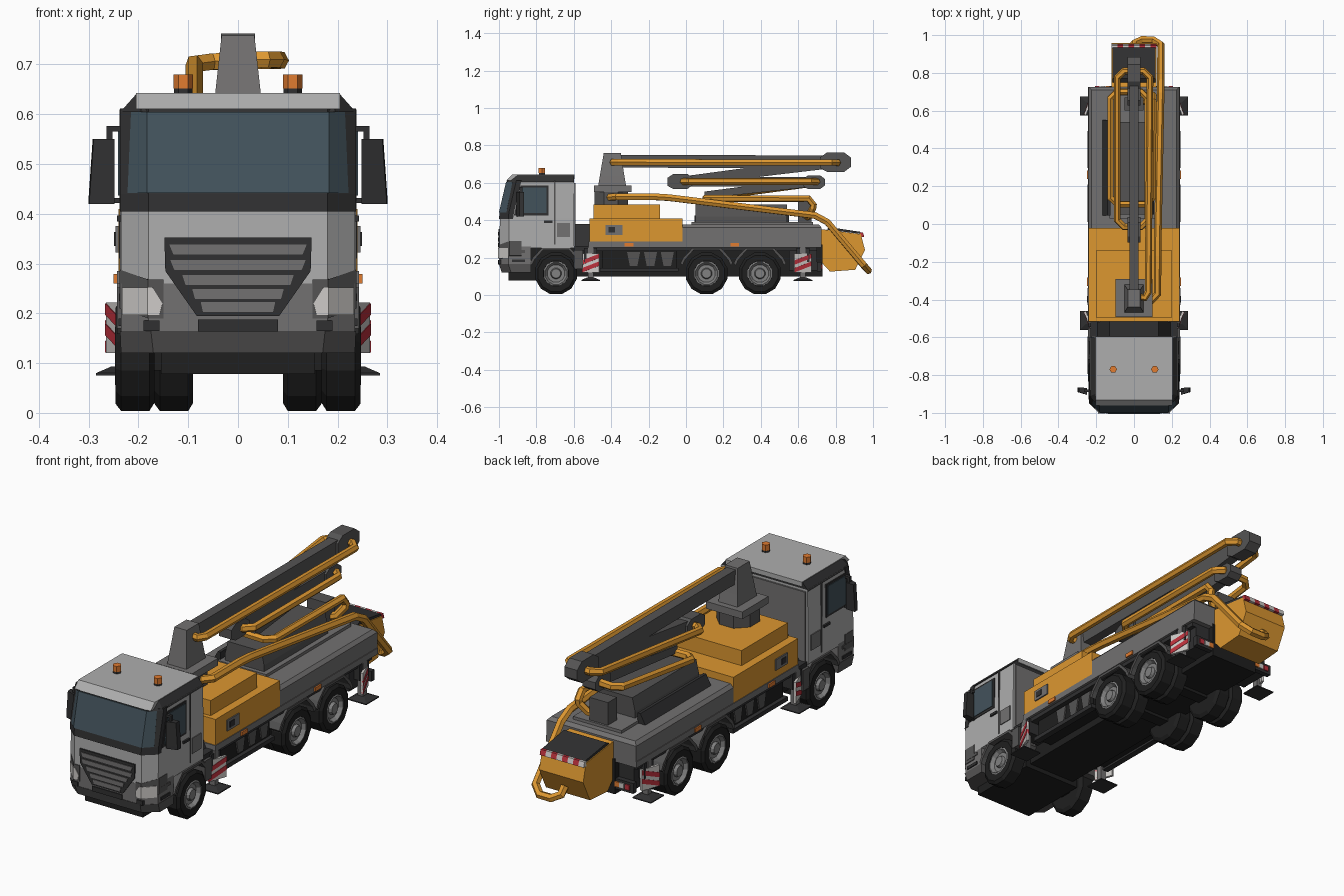
import bpy, bmesh
from math import sin, cos, pi
from mathutils import Vector

if "Cube" in bpy.data.objects:
    bpy.data.objects.remove(bpy.data.objects["Cube"])

COL = dict(light=(.42, .42, .42), grey=(.17, .165, .165), mid=(.09, .088, .088), dark=(.03, .03, .031),
           tyre=(.014, .014, .014), glass=(.055, .085, .105), yellow=(.72, .31, .03), orange=(.75, .2, .03),
           red=(.5, .03, .045), white=(.62, .6, .58), rim=(.22, .22, .22))
MAT = {}
for k, c in COL.items():
    MAT[k] = bpy.data.materials.new(k)
    MAT[k].diffuse_color = (*c, 1)


def loft(name, rings, mat, mirror=False):
    """Closed skin through rings of equal length, capped at both ends."""
    bm = bmesh.new()
    for s in ((1, -1) if mirror else (1,)):
        vs = [[bm.verts.new((s * p[0], p[1], p[2])) for p in r] for r in rings]
        n = len(vs[0])
        for a, b in zip(vs, vs[1:]):
            for i in range(n):
                bm.faces.new((a[i], a[(i + 1) % n], b[(i + 1) % n], b[i]))
        bm.faces.new(vs[0])
        bm.faces.new(vs[-1])
    bmesh.ops.recalc_face_normals(bm, faces=bm.faces)
    me = bpy.data.meshes.new(name)
    bm.to_mesh(me)
    bm.free()
    me.materials.append(MAT[mat])
    ob = bpy.data.objects.new(name, me)
    bpy.context.collection.objects.link(ob)
    return ob


def box(name, x, y, z, mat, mirror=False):
    return loft(name, [[(x[0], y[0], k), (x[1], y[0], k), (x[1], y[1], k), (x[0], y[1], k)] for k in z], mat, mirror)


def side(name, pts, x, mat, mirror=False):
    """Extrude a (y, z) profile across x."""
    return loft(name, [[(k, *p) for p in pts] for k in x], mat, mirror)


def front(name, pts, y, mat, mirror=False):
    """Extrude an (x, z) profile along y."""
    return loft(name, [[(p[0], k, p[1]) for p in pts] for k in y], mat, mirror)


def lathe(name, prof, y, z, n, mat):
    """Revolve an (x, radius) profile about a wheel axle, on both sides."""
    return loft(name, [[(x, y + r * cos(2 * pi * (i + .5) / n), z + r * sin(2 * pi * (i + .5) / n))
                        for i in range(n)] for x, r in prof], mat, True)


def plan(z, w, fw, yf, c, yb):
    """Cab cross-section with chamfered front corners."""
    return [(-w, yb, z), (-w, yf + c, z), (-fw, yf, z), (fw, yf, z), (w, yf + c, z), (w, yb, z)]


def pipe(name, pts, r=.019, cut=.035):
    """Faceted pipe with chamfered bends."""
    pts = [Vector(p) for p in pts]
    path = [pts[0]]
    for a, b, c in zip(pts, pts[1:], pts[2:]):
        path += [b + (q - b).normalized() * min(cut, (q - b).length * .4) for q in (a, c)]
    path.append(pts[-1])
    cu = bpy.data.curves.new(name, 'CURVE')
    cu.dimensions, cu.bevel_depth, cu.bevel_resolution, cu.use_fill_caps = '3D', r, 1, True
    sp = cu.splines.new('POLY')
    sp.points.add(len(path) - 1)
    for q, p in zip(sp.points, path):
        q.co = (*p, 1)
    sp.use_smooth = False
    cu.materials.append(MAT['yellow'])
    ob = bpy.data.objects.new(name, cu)
    bpy.context.collection.objects.link(ob)
    bpy.ops.object.select_all(action='DESELECT')
    ob.select_set(True)
    bpy.context.view_layer.objects.active = ob
    bpy.ops.object.convert(target='MESH')


# Cab shell
loft('cab_bumper', [plan(.12, .235, .17, -.985, .05, -.83), plan(.165, .237, .175, -1, .05, -.83)], 'mid')
loft('cab_lower_front', [plan(.165, .235, .18, -.998, .05, -.83), plan(.26, .235, .18, -.998, .05, -.83)], 'grey')
loft('cab_body', [plan(.25, .235, .18, -.998, .05, -.6), plan(.41, .235, .18, -.995, .05, -.6),
                  plan(.61, .232, .18, -.95, .05, -.6)], 'light')
loft('windscreen_frame', [plan(.405, .237, .18, -1, .05, -.925), plan(.44, .237, .18, -.997, .05, -.92),
                          plan(.612, .237, .18, -.957, .05, -.88)], 'dark')
loft('windscreen', [plan(.442, .222, .183, -1.0, .04, -.94), plan(.605, .215, .183, -.962, .034, -.9)], 'glass')
loft('roof_rim', [plan(.605, .236, .195, -.957, .045, -.6), plan(.64, .205, .19, -.93, .03, -.6)], 'dark')
side('roof_panel', [(-.961, .611), (-.931, .643), (-.595, .643), (-.595, .62)], (-.205, .205), 'light')
box('cab_rear_wall', (-.225, .225), (-.61, -.592), (.25, .6), 'grey')
box('cab_underbody', (-.155, .155), (-.95, -.6), (.078, .26), 'tyre')

# Cab sides
side('side_window_frame', [(-.885, .585), (-.735, .585), (-.735, .425), (-.92, .425)], (.225, .238), 'dark', True)
side('side_window', [(-.873, .575), (-.745, .575), (-.745, .437), (-.905, .437)], (.23, .241), 'glass', True)
side('door_gap', [(-.705, .61), (-.699, .61), (-.699, .27), (-.705, .27)], (.23, .238), 'mid', True)
box('side_vent', (.23, .239), (-.69, -.62), (.31, .385), 'grey', True)
box('door_step', (.22, .239), (-.93, -.86), (.225, .24), 'mid', True)
box('lower_step', (.22, .24), (-.93, -.86), (.175, .19), 'dark', True)
box('door_handle', (.23, .243), (-.76, -.715), (.385, .397), 'dark', True)
loft('mirror', [[(.248, -.905, z), (.298 - d, -.89, z), (.3 - d, -.865, z), (.25, -.868, z)]
                for z, d in ((.42, 0), (.435, 0), (.55, .008))], 'dark', True)
box('mirror_arm_top', (.225, .262), (-.89, -.875), (.565, .576), 'dark', True)
box('mirror_arm_drop', (.252, .264), (-.89, -.875), (.54, .576), 'dark', True)
box('mirror_arm_bottom', (.225, .262), (-.89, -.875), (.422, .432), 'dark', True)

# Cab face
front('grille_frame', [(-.148, .352), (.148, .352), (.146, .285), (.083, .195), (-.083, .195), (-.146, .285)],
      (-1.003, -.98), 'dark')
for i, (z, w) in enumerate(((.318, .138), (.287, .136), (.257, .112), (.229, .092), (.203, .075))):
    front('grille_slat_%d' % i, [(-w, z + .02), (w, z + .02), (w * .94, z), (-w * .94, z)], (-1.006, -.98), 'grey')
loft('headlight_surround', [[(.15, -1.001, z0), (.181, -1.001, z0), (.238, -.945, z0 + .02), (.238, -.88, z0 + .02),
                             (.2, -.88, z0), (.15, -.96, z0)] for z0 in (.19, .268)], 'mid', True)
loft('headlight', [[(a, -1.004, z), (.182, -1.004, z), (.233, -.953, z), (.2, -.94, z), (.155, -.97, z)]
                   for z, a in ((.197, .158), (.22, .152), (.252, .172))], 'white', True)
box('fog_lamp', (.158, .19), (-1.003, -.97), (.165, .186), 'dark', True)
box('plate_recess', (-.08, .08), (-1.004, -.97), (.164, .188), 'dark')

# Roof beacons
for nm, r, z, m in (('beacon_base', .019, (.635, .652), 'dark'), ('beacon', .02, (.652, .68), 'orange')):
    loft(nm, [[(.11 + r * cos(i * pi / 3), -.77 + r * sin(i * pi / 3), k) for i in range(6)] for k in z], m, True)

# Wheels and mudguards
TYRE = [(.168, .098), (.178, .115), (.235, .115), (.246, .1), (.246, .068), (.225, .064)]
for nm, y in (('front', -.695), ('middle', .11), ('rear', .395)):
    lathe(nm + '_tyre', TYRE, y, .115, 12, 'tyre')
    lathe(nm + '_rim', [(.2, .07), (.243, .07), (.247, .06), (.23, .048), (.23, .03), (.244, .025), (.244, .012)],
          y, .115, 12, 'rim')
    if nm != 'front':
        lathe(nm + '_inner_tyre', [(x - .078, r) for x, r in TYRE], y, .115, 12, 'tyre')
    box(nm + '_axle', (-.19, .19), (y - .03, y + .03), (.085, .145), 'tyre')
    arch = [(-.14, .17), (-.125, .2), (-.075, .252), (.075, .252), (.125, .2), (.14, .17)]
    side(nm + '_mudguard', [(y + a, b) for a, b in arch] + [(y + a * .92, b - .012) for a, b in arch[::-1]],
         (.1, .243), 'mid', True)
box('front_mudguard_rear_flap', (.17, .243), (-.6, -.55), (.14, .24), 'mid', True)

# Chassis and side equipment
box('chassis', (-.13, .13), (-.62, .73), (.1, .27), 'tyre')
box('chassis_deck', (-.23, .23), (-.6, .7), (.235, .262), 'dark')
front('cab_rear_support', [(-.2, .25), (.2, .25), (.13, .38), (-.13, .38)], (-.6, -.51), 'dark')
box('side_tank', (.12, .205), (-.45, -.05), (.135, .245), 'tyre', True)
box('side_rail', (.195, .225), (-.46, -.04), (.125, .145), 'dark', True)
for i, y in enumerate((-.28, -.19, -.1)):
    side('side_brace_%d' % i, [(y - .035, .23), (y + .035, .23), (y + .02, .155), (y - .02, .155)],
         (.2, .212), 'mid', True)
box('rear_side_box', (.12, .21), (.55, .7), (.13, .245), 'dark', True)
box('rear_bumper', (-.225, .225), (.7, .725), (.125, .175), 'dark')
for i, (x, m) in enumerate(((.195, 'red'), (.165, 'white'), (.14, 'orange'))):
    box('tail_light_%d' % i, (x - .012, x + .012), (.72, .731), (.138, .163), m, True)

# Superstructure
box('lower_trim', (-.243, .243), (-.52, .725), (.255, .285), 'grey')
box('pump_housing', (-.24, .24), (-.515, -.02), (.283, .41), 'yellow')
box('pump_housing_top', (-.2, .2), (-.495, -.14), (.41, .483), 'yellow')
loft('rear_bed', [[(-w, -.02, z), (w, -.02, z), (w, y, z), (-w, y, z)]
                  for z, w, y in ((.283, .24, .725), (.36, .24, .725), (.376, .225, .71))], 'grey')
box('bed_platform', (-.13, .13), (.03, .68), (.37, .39), 'grey')
loft('bed_locker', [[(-w, .05, z), (w, .05, z), (w, .54, z), (-w, .54, z)]
                    for z, w in ((.385, .105), (.42, .105), (.485, .09))], 'mid')
front('bed_side_ramp', [(-.17, .37), (-.125, .37), (-.125, .425), (-.14, .425)], (.045, .55), 'dark')
box('control_panel', (.23, .246), (-.43, -.34), (.322, .375), 'grey', True)
box('control_panel_door', (.23, .249), (-.415, -.38), (.335, .363), 'dark', True)
for y in (-.305, .26):
    box('side_marker', (.235, .25), (y - .023, y + .023), (.26, .279), 'orange', True)


# Outriggers with striped boards and feet
def board(name, a, b, pts, d, mat):
    """Panel in the upright plane through plan points a and b; pts are (0..1 along, z)."""
    n = Vector((abs(b[1] - a[1]), (a[0] - b[0]) * (1 if b[1] > a[1] else -1), 0)).normalized()
    base = [Vector((a[0] + u * (b[0] - a[0]), a[1] + u * (b[1] - a[1]), z)) for u, z in pts]
    loft(name, [[p - n * .012 for p in base], [p + n * d for p in base]], mat, True)


for nm, a, b in (('front', (.232, -.555), (.265, -.465)), ('rear', (.265, .58), (.232, .67))):
    y = (a[1] + b[1]) / 2
    board(nm + '_outrigger_board', a, b, [(0, .12), (1, .12), (1, .222), (0, .222)], 0, 'white')
    for i, z in enumerate((.121, .162)):
        board('%s_board_stripe_%d' % (nm, i), a, b, [(0, z), (1, z + .035), (1, z + .058), (0, z + .023)], .002, 'red')
    box(nm + '_outrigger_arm', (.1, .24), (y - .035, y + .035), (.175, .25), 'dark', True)
    box(nm + '_outrigger_leg', (.215, .243), (y - .015, y + .015), (.08, .26), 'grey', True)
    loft(nm + '_outrigger_foot', [[(.235 - w, y - w, z), (.235 + w, y - w, z), (.235 + w, y + w, z), (.235 - w, y + w, z)]
                                  for z, w in ((.075, .05), (.08, .05), (.093, .02))], 'dark', True)

# Rear hopper
side('hopper', [(.72, .352), (.935, .325), (.957, .24), (.905, .135), (.77, .125), (.715, .185)], (-.118, .118), 'yellow')
side('hopper_lid', [(.75, .35), (.77, .362), (.93, .338), (.945, .325)], (-.115, .115), 'dark')
for i in range(8):
    x = -.118 + i * .0295
    side('hopper_stripe_%d' % i, [(.93, .335), (.946, .335), (.953, .31), (.93, .31)], (x, x + .0295),
         'red' if i % 2 else 'white')

# Turret
R = [(.098 * cos(pi / 8 + i * pi / 4), -.4 + .098 * sin(pi / 8 + i * pi / 4)) for i in range(8)]
loft('turret_ring', [[(x, y, z) for x, y in R] for z in (.48, .552)], 'mid')
box('turret_plate', (-.098, .098), (-.492, -.292), (.55, .585), 'grey')
loft('turret_column', [[(-w, -.4 - d, z), (w, -.4 - d, z), (w, -.4 + e, z), (-w, -.4 + e, z)]
                       for z, w, d, e in ((.58, .052, .07, .08), (.64, .046, .06, .07), (.758, .033, .04, .052))], 'grey')

# Folded boom sections and their knuckles
J = [(-.4, .715), (.8, .712), (-.03, .607), (.69, .605), (.1, .535)]
for i, ((y0, z0), (y1, z1)) in enumerate(zip(J, J[1:])):
    h0, h1 = ((.034, .034), (.032, .025), (.026, .026), (.025, .018))[i]
    side('boom_section_%d' % (i + 1), [(y0, z0 - h0), (y1, z1 - h1), (y1, z1 + h1), (y0, z0 + h0)], (-.024, .024), 'mid')
for nm, y, z, l, h in (('outer', .8, .71, .083, .052), ('front', -.03, .607, .068, .04), ('rear', .685, .603, .058, .037)):
    side(nm + '_knuckle', [(y - l, z - h * .6), (y - l * .55, z - h), (y + l * .55, z - h), (y + l, z - h * .45),
                           (y + l, z + h * .45), (y + l * .55, z + h), (y - l * .55, z + h), (y - l, z + h * .5)],
         (-.034, .034), 'mid')
box('boom_rest', (-.05, .05), (.6, .67), (.38, .5), 'mid')

# Concrete delivery pipes
pipe('boom_pipe_outer', [(.03, -.385, .71), (.075, -.395, .71), (.085, .81, .708), (-.088, .81, .705),
                         (-.088, -.015, .607), (.072, -.015, .607), (.072, .7, .607), (-.125, .7, .6),
                         (-.125, .105, .52), (.1, .105, .515), (.1, .69, .515), (.1, .67, .43), (.02, .64, .41)])
pipe('supply_pipe', [(.04, -.4, .52), (.125, -.41, .525), (.125, -.13, .525), (.142, .73, .42),
                     (.142, .975, .13), (0, .975, .13), (0, .93, .18)], .02, .04)

for m in bpy.data.materials:
    if m.users and not m.is_grease_pencil:
        m.use_nodes = True
        m.node_tree.nodes["Principled BSDF"].inputs["Base Color"].default_value = m.diffuse_color
